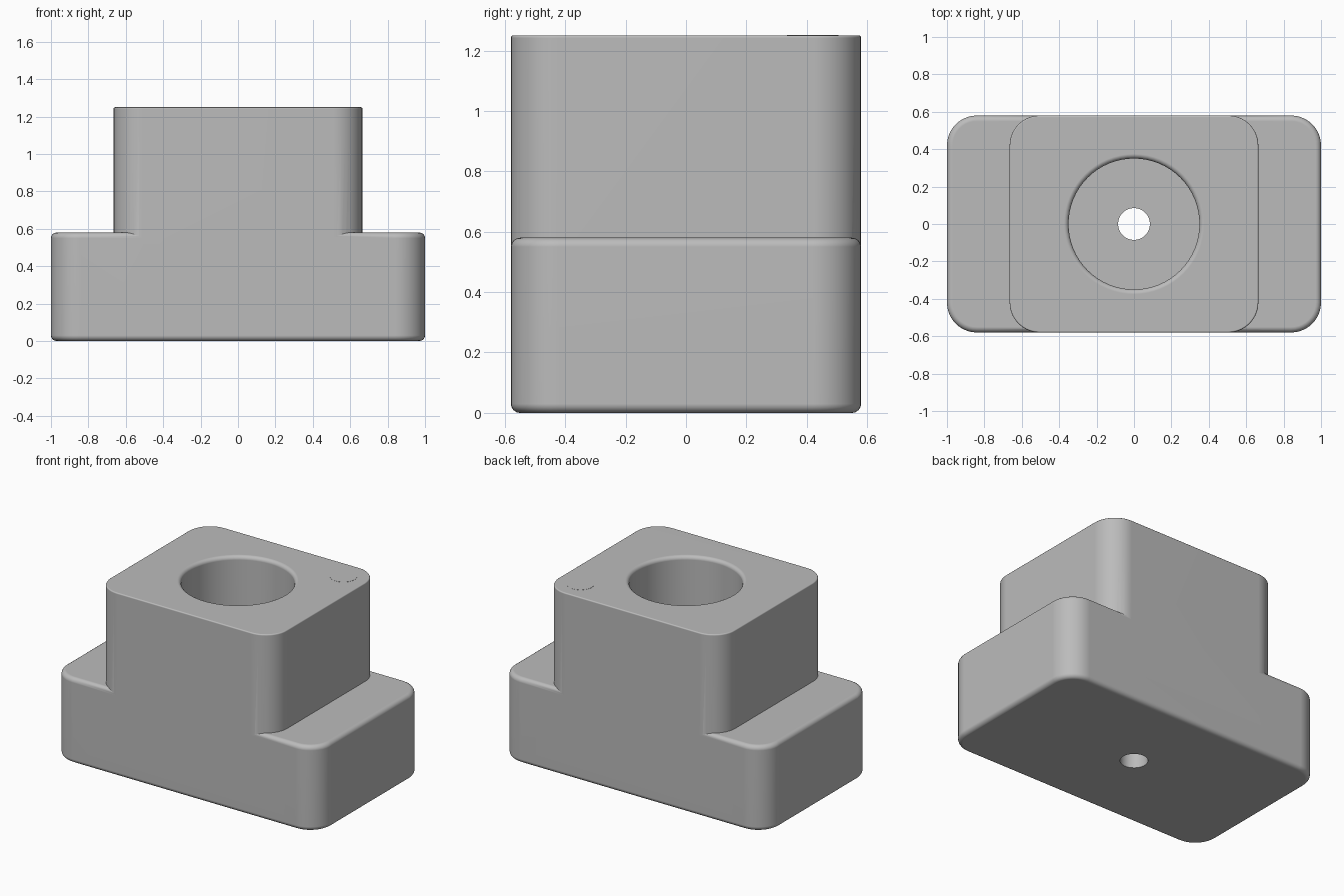
import bpy
import bmesh
import math

WIDTH, DEPTH, CORNER = 2.0, 1.16, 0.16
BASE_TOP, TOP = 0.58, 1.25
BORE, HOLE, FLOOR = 0.35, 0.085, 0.4

old = bpy.data.objects.get("Cube")
if old:
    bpy.data.objects.remove(old, do_unlink=True)

steel = bpy.data.materials.new("grey_steel")
steel.use_nodes = True
grey = (0.5, 0.5, 0.5, 1)
steel.diffuse_color = grey
steel.node_tree.nodes["Principled BSDF"].inputs["Base Color"].default_value = grey


def add_object(name, bm):
    bmesh.ops.recalc_face_normals(bm, faces=bm.faces)
    mesh = bpy.data.meshes.new(name)
    bm.to_mesh(mesh)
    bm.free()
    mesh.materials.append(steel)
    obj = bpy.data.objects.new(name, mesh)
    bpy.context.collection.objects.link(obj)
    return obj


def rounded_block(name, width, bottom, top, fillet, round_bottom):
    bm = bmesh.new()
    bmesh.ops.create_cube(bm, size=1)
    for v in bm.verts:
        v.co.x *= width
        v.co.y *= DEPTH
        v.co.z = top if v.co.z > 0 else bottom
    # Broad vertical corners
    upright = [e for e in bm.edges if abs(e.verts[0].co.z - e.verts[1].co.z) > 0.1]
    bmesh.ops.bevel(bm, geom=upright, offset=CORNER, segments=10, profile=0.5, affect='EDGES')
    # Small fillets around the rims
    levels = [top, bottom] if round_bottom else [top]
    rims = [e for e in bm.edges
            if any(all(abs(v.co.z - z) < 1e-4 for v in e.verts) for z in levels)]
    bmesh.ops.bevel(bm, geom=rims, offset=fillet, segments=4, profile=0.5, affect='EDGES')
    return add_object(name, bm)


def lathe(name, profile, steps=64):
    bm = bmesh.new()
    verts = [bm.verts.new((r, 0, z)) for r, z in profile]
    edges = [bm.edges.new(pair) for pair in zip(verts, verts[1:])]
    bmesh.ops.spin(bm, geom=verts + edges, cent=(0, 0, 0), axis=(0, 0, 1),
                   angle=math.tau, steps=steps)
    bmesh.ops.remove_doubles(bm, verts=bm.verts, dist=1e-5)
    return add_object(name, bm)


def combine(target, tool, operation):
    mod = target.modifiers.new("combine", 'BOOLEAN')
    mod.operation, mod.solver, mod.object = operation, 'EXACT', tool
    bpy.context.view_layer.objects.active = target
    bpy.ops.object.modifier_apply(modifier=mod.name)
    bpy.data.objects.remove(tool, do_unlink=True)


# Wide base with the narrower upper block fused to it
body = rounded_block("nut_body", WIDTH, 0, BASE_TOP, 0.03, True)
upper = rounded_block("upper_block", 1.33, 0.2, TOP, 0.008, False)
combine(body, upper, 'UNION')

# Stepped bore with a rounded mouth and a narrow through hole
mouth = 0.025
arc = [(BORE + mouth * (1 - math.cos(a)), TOP - mouth + mouth * math.sin(a))
       for a in (math.pi / 2 * i / 5 for i in range(6))]
profile = [(0, -0.1), (HOLE, -0.1), (HOLE, FLOOR), (BORE, FLOOR)]
profile += arc + [(BORE + mouth, TOP + 0.1), (0, TOP + 0.1)]
cutter = lathe("bore_cutter", profile)
cutter.hide_render = True
combine(body, cutter, 'DIFFERENCE')

# Faint round locating mark on the top
mark = lathe("locating_mark", [(0, -0.01), (HOLE, -0.01), (HOLE, 0.001), (0, 0.001)], 32)
mark.location = (0.5, 0.42, TOP)

# Smooth rounds, flat planes
for obj in (body, mark):
    bpy.ops.object.select_all(action='DESELECT')
    obj.select_set(True)
    bpy.context.view_layer.objects.active = obj
    bpy.ops.object.shade_smooth_by_angle(angle=math.radians(35))
    weighted = obj.modifiers.new("weighted_normals", 'WEIGHTED_NORMAL')
    weighted.keep_sharp = True
